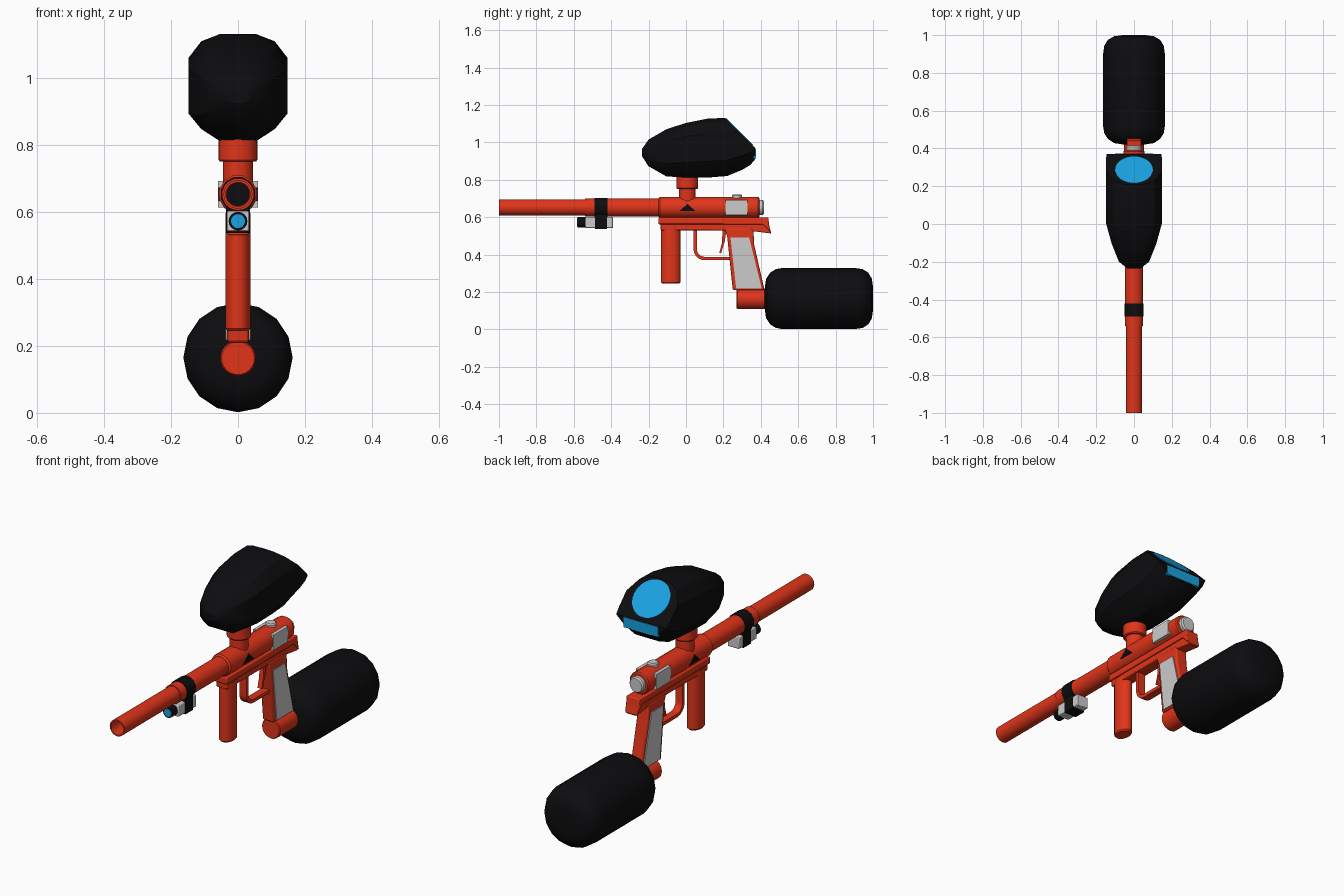
import bpy, bmesh
from math import sin, cos, pi
from mathutils import Matrix, Vector

if "Cube" in bpy.data.objects:
    bpy.data.objects.remove(bpy.data.objects["Cube"])


def material(name, rgb):
    m = bpy.data.materials.new(name)
    m.diffuse_color = (*rgb, 1)
    m.use_nodes = True
    m.node_tree.nodes["Principled BSDF"].inputs["Base Color"].default_value = m.diffuse_color
    return m


RED = material("red", (0.75, 0.035, 0.01))
BLACK = material("black", (0.004, 0.004, 0.005))
BLUE = material("blue", (0.01, 0.36, 0.75))


def finish(name, bm, mat=None):
    bmesh.ops.remove_doubles(bm, verts=bm.verts, dist=1e-5)
    bmesh.ops.recalc_face_normals(bm, faces=bm.faces)
    me = bpy.data.meshes.new(name)
    bm.to_mesh(me)
    bm.free()
    if mat:
        me.materials.append(mat)
    ob = bpy.data.objects.new(name, me)
    bpy.context.collection.objects.link(ob)
    return ob


def loft(bm, rings, close=False):
    """Skin a list of equal-length point rings."""
    vs = [[bm.verts.new(p) for p in r] for r in rings]
    n = len(vs[0])
    for a, b in zip(vs, vs[1:] + (vs[:1] if close else [])):
        for i in range(n):
            j = (i + 1) % n
            bm.faces.new((a[i], a[j], b[j], b[i]))
    if not close:
        bm.faces.new(vs[0])
        bm.faces.new(vs[-1])


def lathe(name, profile, center, axis="y", mat=None, segs=24, sx=1, close=False, phase=0):
    """Spin (position, radius) points about an axis through center (x, other)."""
    rings = []
    for t, r in profile:
        ring = []
        for i in range(segs):
            a = phase + 2 * pi * i / segs
            u, v = r * cos(a) * sx, r * sin(a)
            ring.append((u, t, center + v) if axis == "y" else (u, center + v, t))
        rings.append(ring)
    bm = bmesh.new()
    loft(bm, rings, close)
    return finish(name, bm, mat)


def prism(name, pts, x0, x1, mat=None, bevel=0):
    """Extrude a (y, z) outline from x0 to x1."""
    bm = bmesh.new()
    loft(bm, [[(x, y, z) for y, z in pts] for x in (x0, x1)])
    ob = finish(name, bm, mat)
    if bevel:
        m = ob.modifiers.new("bevel", "BEVEL")
        m.width, m.segments, m.limit_method, m.angle_limit = bevel, 2, "ANGLE", 0.9
    return ob


def rect(y0, y1, z0, z1):
    return [(y0, z0), (y1, z0), (y1, z1), (y0, z1)]


Z = 0.652  # bore height

# Barrel: open tube with a thicker rear half
lathe("barrel", [(-1, .043), (-.54, .043), (-.54, .048), (-.14, .048),
                 (-.14, .034), (-1, .036)], Z, mat=RED, segs=32, close=True)

# Receiver, with rear plug, side plates and top knob
lathe("receiver", [(-.148, .05), (-.14, .058), (.385, .058), (.392, .052)], Z,
      mat=RED, segs=12, phase=pi / 12)
lathe("rear_plug", [(.37, .041), (.408, .041), (.416, .035)], Z)
lathe("top_knob", [(.69, .027), (.716, .027), (.722, .022)], .272, axis="z")
for s, side in ((1, "right"), (-1, "left")):
    prism(f"side_plate_{side}", rect(.21, .33, .612, .692), s * .03, s * .059)
    prism(f"side_triangle_{side}", [(-.035, .632), (.05, .632), (.008, .672)],
          s * .05, s * .0585, BLACK)

# Feed neck and collar
lathe("feed_neck", [(.67, .045), (.76, .045)], .007, axis="z", mat=RED)
lathe("feed_collar", [(.75, .054), (.755, .058), (.83, .058)], .007, axis="z", mat=RED)

# Frame rails under the receiver
prism("upper_rail", [(-.148, .562), (.41, .562), (.43, .545), (.455, .515), (.445, .555),
                     (.44, .598), (-.148, .598)], -.038, .038, RED, .005)
prism("lower_rail", [(-.135, .53), (.20, .53), (.36, .525), (.455, .513), (.43, .565),
                     (-.135, .565)], -.031, .031, RED, .004)

# Oval front grip
lathe("front_grip", [(.245, .045), (.252, .052), (.555, .052)], -.082, axis="z",
      mat=RED, sx=.72)

# Trigger guard: bent strip
guard = []
for r, flip in ((.06, False), (.042, True)):
    arc = [(.10 - r * cos(a), .43 - r * sin(a)) for a in [k * pi / 12 for k in range(7)]]
    path = [(.10 - r, .54)] + arc + [(.25, .43 - r)]
    guard += path[::-1] if flip else path
prism("trigger_guard", guard, -.02, .02, RED)
prism("trigger", [(.178, .41), (.192, .46), (.196, .54), (.218, .54), (.207, .47), (.187, .405)],
      -.012, .012, RED)

# Rear grip with grey side panels
prism("rear_grip", [(.205, .54), (.22, .50), (.25, .21), (.42, .21), (.365, .45), (.36, .54)],
      -.033, .033, RED, .008)
for s, side in ((1, "right"), (-1, "left")):
    prism(f"grip_panel_{side}", [(.238, .49), (.338, .49), (.405, .218), (.268, .218)],
          s * .028, s * .038)

# Air tank and its fitting
lathe("tank_fitting", [(.27, .049), (.275, .053), (.46, .053)], .163, mat=RED)
lathe("air_tank", [(.42, .05), (.428, .105), (.45, .138), (.48, .157), (.515, .163),
                   (.905, .163), (.945, .157), (.975, .138), (.994, .105), (1, .06)],
      .165, mat=BLACK, segs=16)

# Hopper: lofted many-sided shell, rear top sliced at 45 degrees
half = [(.37, 1), (.74, .86), (1, .5), (1, -.45), (.75, -.76), (.38, -1)]
section = half + [(-u, v) for u, v in half[::-1]]
stations = [(-.235, .035, .925, .965), (-.2, .08, .872, 1.015), (-.105, .118, .818, 1.07),
            (0, .147, .812, 1.104), (.12, .148, .812, 1.128), (.22, .148, .82, 1.13),
            (.30, .148, .853, 1.13), (.345, .148, .88, 1.13), (.37, .145, .91, 1.12)]
bm = bmesh.new()
loft(bm, [[(u * w, y, (lo + hi) / 2 + v * (hi - lo) / 2) for u, v in section]
          for y, w, lo, hi in stations])
cut = bmesh.ops.bisect_plane(bm, geom=bm.verts[:] + bm.edges[:] + bm.faces[:],
                             plane_co=(0, .285, 1.055), plane_no=(0, 1, 1), clear_outer=True)
bmesh.ops.holes_fill(bm, edges=[e for e in bm.edges if e.is_boundary], sides=0)
finish("hopper", bm, BLACK)

# Blue lid window on the slope, blue catch below it
lid = lathe("hopper_window", [(-.01, .1), (.003, .1)], 0, axis="z", mat=BLUE, segs=32)
lid.data.transform(Matrix.Translation((0, .285, 1.055)) @
                   Vector((0, 1, 1)).to_track_quat("Z", "Y").to_matrix().to_4x4())
prism("hopper_catch", rect(.34, .374, .915, .968), -.1, .1, BLUE)

# Under-barrel sight: clamp, housing and lens
lathe("clamp_ring", [(-.49, .053), (-.42, .053)], Z, mat=BLACK, segs=12, phase=pi / 12)
prism("clamp_block", rect(-.487, -.423, .537, .64), -.036, .036, BLACK)
prism("sight_housing", rect(-.54, -.39, .542, .602), -.033, .033, bevel=.004)
lathe("sight_tube", [(-.58, .028), (-.53, .028)], .572, mat=BLACK, segs=16)
lathe("sight_lens", [(-.582, .021), (-.57, .021)], .572, mat=BLUE, segs=16)

# Smooth the round parts, keep edges sharp
for ob in bpy.context.scene.objects:
    ob.select_set(True)
    bpy.context.view_layer.objects.active = ob
bpy.ops.object.shade_smooth_by_angle(angle=.55)
